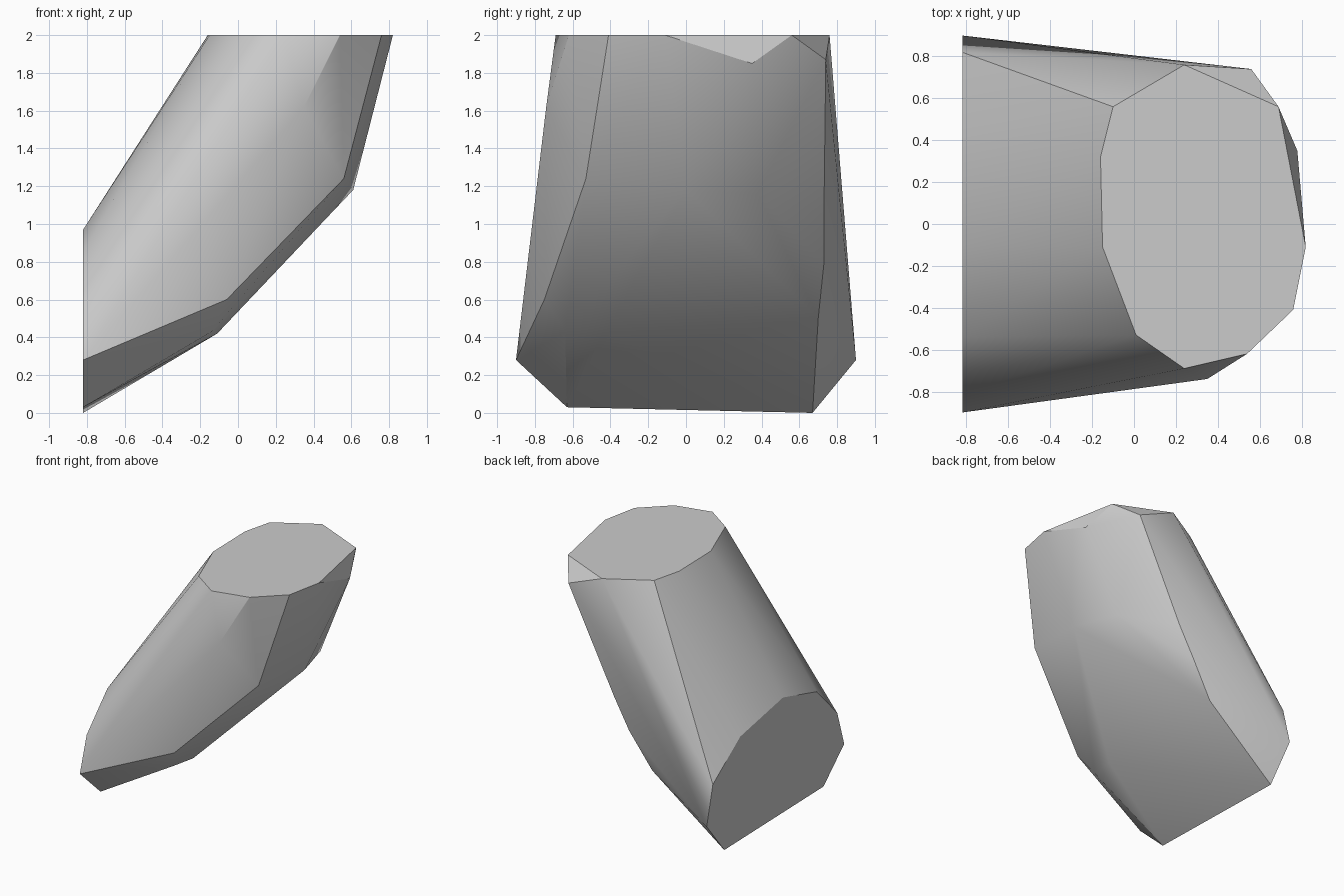
import bpy
import bmesh
import math

cube = bpy.data.objects.get("Cube")
if cube:
    bpy.data.objects.remove(cube, do_unlink=True)

END_X, TOP_Z = -0.82, 2.0

# Flat end cap profile (y, z)
end_profile = [(0.67, 0.0), (-0.63, 0.03), (-0.9, 0.28), (-0.81, 0.57), (-0.54, 0.85),
               (-0.1, 0.97), (0.46, 0.86), (0.82, 0.6), (0.9, 0.28)]

# Flat top cap profile (x, y)
top_profile = [(-0.16, 0.32), (-0.15, -0.11), (0.01, -0.53), (0.24, -0.69), (0.54, -0.62),
               (0.76, -0.41), (0.82, -0.11), (0.69, 0.56), (0.24, 0.76), (-0.1, 0.56)]

# Corners along the outside of the bend: back side, outer ridge, front side
back_corners = [(0.78, 0.35, 1.85), (0.56, 0.74, 1.87), (0.15, 0.73, 1.04),
                (0.01, 0.73, 0.79), (-0.18, 0.7, 0.5)]
ridge_corners = [(0.49, 0.38, 1.16), (0.61, 0.0, 1.18), (-0.11, -0.43, 0.42)]
front_corners = [(0.56, -0.53, 1.24), (-0.06, -0.75, 0.6), (-0.14, -0.64, 0.43),
                 (0.35, -0.74, 1.62)]

points = [(END_X, y, z) for y, z in end_profile]
points += [(x, y, TOP_Z) for x, y in top_profile]
points += back_corners + ridge_corners + front_corners

# Faceted bent block wrapped around the two caps
bm = bmesh.new()
for p in points:
    bm.verts.new(p)
bmesh.ops.convex_hull(bm, input=bm.verts[:])
loose = [v for v in bm.verts if not v.link_faces]
bmesh.ops.delete(bm, geom=loose, context='VERTS')
bmesh.ops.dissolve_limit(bm, angle_limit=math.radians(0.5), verts=bm.verts[:], edges=bm.edges[:])
bmesh.ops.recalc_face_normals(bm, faces=bm.faces[:])

mesh = bpy.data.meshes.new("bent_block")
bm.to_mesh(mesh)
bm.free()
block = bpy.data.objects.new("bent_block", mesh)
bpy.context.scene.collection.objects.link(block)

# Plain grey
grey = bpy.data.materials.new("plain_grey")
grey.use_nodes = True
color = (0.6, 0.6, 0.6, 1.0)
grey.diffuse_color = color
grey.node_tree.nodes["Principled BSDF"].inputs["Base Color"].default_value = color
mesh.materials.append(grey)

# Soft bend, crisp cap edges
bpy.ops.object.select_all(action='DESELECT')
block.select_set(True)
bpy.context.view_layer.objects.active = block
bpy.ops.object.shade_smooth_by_angle(angle=math.radians(30))
